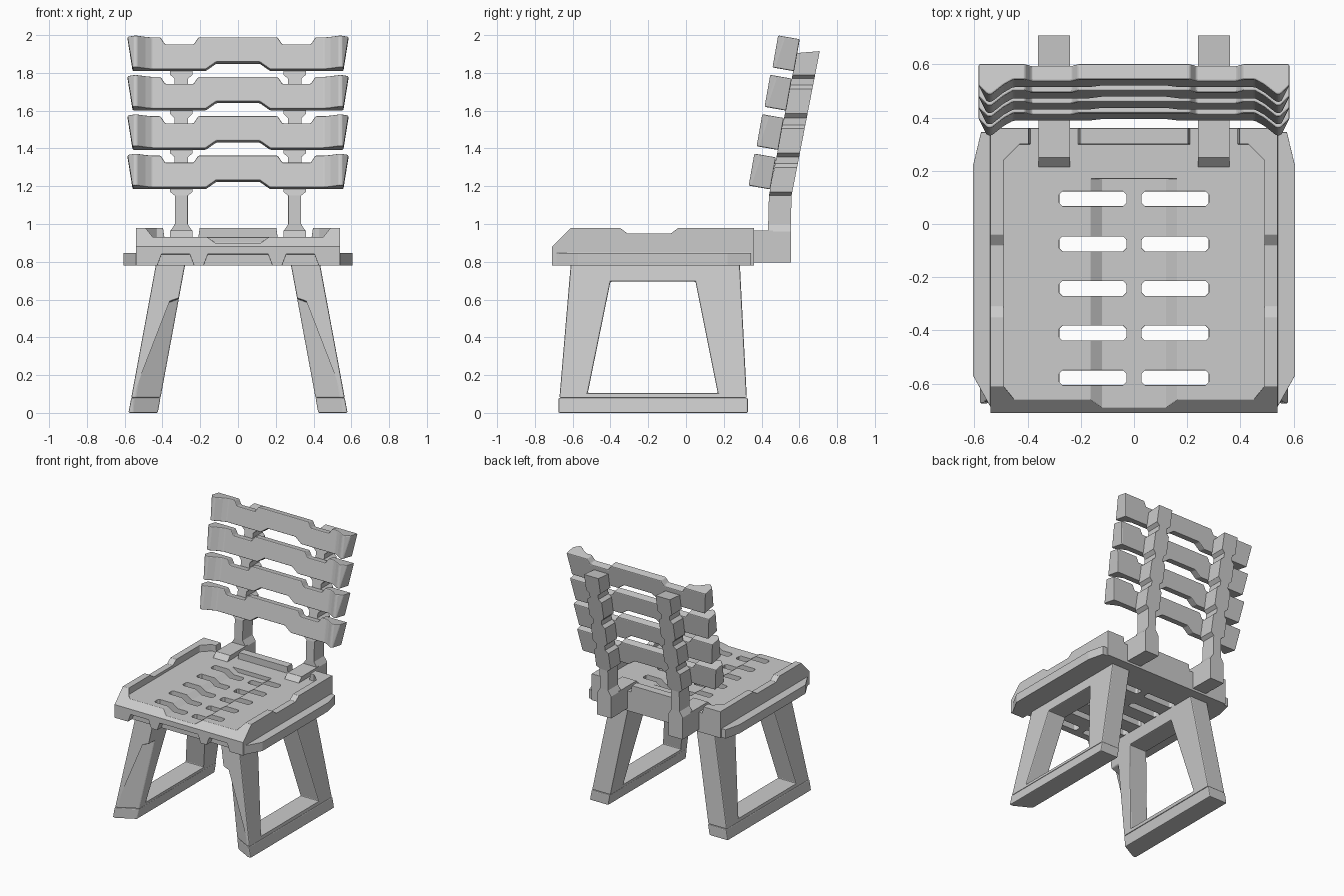
import bpy, bmesh, math

if "Cube" in bpy.data.objects:
    bpy.data.objects.remove(bpy.data.objects["Cube"])


def loft(name, rings):
    """Closed solid through rings of equal point count."""
    bm = bmesh.new()
    vs = [[bm.verts.new(p) for p in r] for r in rings]
    n = len(vs[0])
    for a, b in zip(vs, vs[1:]):
        for i in range(n):
            bm.faces.new((a[i], a[(i + 1) % n], b[(i + 1) % n], b[i]))
    bm.faces.new(vs[0])
    bm.faces.new(vs[-1])
    bmesh.ops.recalc_face_normals(bm, faces=bm.faces)
    me = bpy.data.meshes.new(name)
    bm.to_mesh(me)
    bm.free()
    ob = bpy.data.objects.new(name, me)
    bpy.context.collection.objects.link(ob)
    return ob


def prism(name, pts, axis, a, b):
    """Extrude a 2D profile along an axis from a to b."""
    place = {'x': lambda p, t: (t, p[0], p[1]),
             'y': lambda p, t: (p[0], t, p[1]),
             'z': lambda p, t: (p[0], p[1], t)}[axis]
    return loft(name, [[place(p, t) for p in pts] for t in (a, b)])


def combine(ob, other, op='DIFFERENCE'):
    """Apply a boolean and remove the helper."""
    m = ob.modifiers.new('bool', 'BOOLEAN')
    m.operation, m.object, m.solver = op, other, 'EXACT'
    dg = bpy.context.evaluated_depsgraph_get()
    me = bpy.data.meshes.new_from_object(ob.evaluated_get(dg))
    ob.modifiers.clear()
    ob.data = me
    bpy.data.objects.remove(other)


def finish(ob, width=0.007, mirror=False):
    b = ob.modifiers.new('bevel', 'BEVEL')
    b.width, b.segments, b.limit_method = width, 2, 'ANGLE'
    b.angle_limit = math.radians(25)
    if mirror:
        m = ob.modifiers.new('mirror', 'MIRROR')
        m.use_axis = (True, False, False)


def sym(pts):
    """Mirror a half profile (x >= 0) into a full closed one."""
    return pts + [(-x, y) for x, y in reversed(pts)]


def box(x0, x1, y0, y1):
    return [(x0, y0), (x1, y0), (x1, y1), (x0, y1)]


# Seat body with chamfered front and dipped side rails
seat = prism('seat', [(-0.71, 0.78), (-0.71, 0.88), (-0.61, 0.98), (-0.35, 0.98),
                      (-0.31, 0.95), (-0.08, 0.95), (-0.04, 0.98), (0.36, 0.98),
                      (0.36, 0.78)], 'x', -0.54, 0.54)
# Wide lower flange
combine(seat, prism('flange', sym([(0.53, -0.705), (0.605, -0.57), (0.605, 0.22),
                                   (0.575, 0.345)]), 'z', 0.78, 0.847), 'UNION')
# Sitting surface sunk inside the rim
combine(seat, prism('basin', sym([(0.45, -0.8), (0.45, -0.66), (0.49, -0.61),
                                  (0.49, 0.24), (0.43, 0.30)]), 'z', 0.93, 1.1))
# Central channel
combine(seat, prism('channel', sym([(0.12, 0.90), (0.185, 0.945)]), 'y', -0.8, 0.17))
# Rim gaps where the back posts sit
for s in (1, -1):
    combine(seat, prism('gap', [(s * 0.21, 0.93), (s * 0.39, 0.93), (s * 0.40, 1.0),
                                (s * 0.20, 1.0)], 'y', 0.21, 0.4))
# Drain slots
for y in (0.095, -0.075, -0.242, -0.41, -0.578):
    for x in (-0.155, 0.155):
        w, h, r = 0.126, 0.028, 0.012
        pts = [(x + a, y + b) for a, b in
               ((w, h - r), (w - r, h), (r - w, h), (-w, h - r),
                (-w, r - h), (r - w, -h), (w - r, -h), (w, r - h))]
        combine(seat, prism('slot', pts, 'z', 0.7, 1.0))
# Notches under the front edge
for a, b in ((-0.435, -0.225), (-0.19, 0.19), (0.225, 0.435)):
    combine(seat, prism('notch', [(a, 0.76), (b, 0.76), (b - 0.03, 0.84), (a + 0.03, 0.84)],
                        'y', -0.8, -0.66))
finish(seat, 0.006)


# Side leg frames, leaning outward
def lean(ob):
    for v in ob.data.vertices:
        v.co.x += 0.425 - 0.185 * v.co.z


def leg_chamfer():
    """Wedge that trims the inner front edge of a leg."""
    rings = []
    for z1, z2 in ((-0.05, -0.05), (0.545, 0.62)):
        def pt(dx, dy, z):
            return (0.425 - 0.185 * z + dx, -0.675 + 0.094 * z + dy, z)
        rings.append([pt(0.169, -0.021, z1), pt(-0.039, 0.091, z2), pt(-0.039, -0.021, z2)])
    return loft('wedge', rings)


frame = prism('leg_frame', [(-0.67, 0.08), (0.322, 0.08), (0.285, 0.79), (-0.61, 0.79)],
              'x', 0, 0.155)
combine(frame, prism('opening', [(-0.52, 0.105), (0.168, 0.105), (0.05, 0.695), (-0.40, 0.695)],
                     'x', -0.1, 0.3))
foot = prism('foot_runner', [(-0.675, 0), (0.327, 0), (0.327, 0.08), (-0.675, 0.08)],
             'x', 0, 0.155)
for ob in (frame, foot):
    lean(ob)
    combine(ob, leg_chamfer())
    finish(ob, 0.007, True)

# Back posts: stepped width, vertical base then leaning back
rows = [(0.795, 0.06), (0.96, 0.06), (1.0, 0.034), (1.15, 0.034)]
for z in (1.17, 1.375, 1.585):
    rows += [(z, 0.06), (z + 0.13, 0.06), (z + 0.15, 0.036), (z + 0.185, 0.036)]
rows += [(1.79, 0.06), (1.915, 0.06)]
rings = []
for z, w in rows:
    o = max(0, z - 1.13) * 0.195
    dz = -0.01 if z == 1.915 else 0
    rings.append([(0.3 - w, 0.435 + o, z + dz), (0.3 + w, 0.435 + o, z + dz),
                  (0.3 + w, 0.555 + o, z), (0.3 - w, 0.555 + o, z)])
post = loft('back_post', rings)
# Foot of the post, reaching over the seat
combine(post, prism('tab', [(0.205, 0.92), (0.25, 0.965), (0.46, 0.965), (0.46, 0.797),
                            (0.35, 0.797), (0.35, 0.92)], 'x', 0.2402, 0.3598), 'UNION')
finish(post, 0.005, True)

# Back slats: front outline crossed with a plan outline whose ends curl forward
outline = sym([(0.115, -0.047), (0.17, -0.086), (0.558, -0.086), (0.585, 0.086),
               (0.41, 0.086), (0.385, 0.048), (0.235, 0.048), (0.21, 0.086)])
plan = sym([(0.455, -0.002), (0.49, -0.022), (0.535, -0.058), (0.55, -0.058),
            (0.595, -0.015), (0.595, 0.058)])
for i in range(4):
    slat = prism('back_slat_%d' % (i + 1), outline, 'y', -0.2, 0.2)
    combine(slat, prism('plan', plan, 'z', -0.3, 0.3), 'INTERSECT')
    slat.location = (0, 0.404 + 0.042 * i, 1.278 + 0.2085 * i)
    slat.rotation_euler = (math.radians(-10), 0, 0)
    finish(slat, 0.007)
